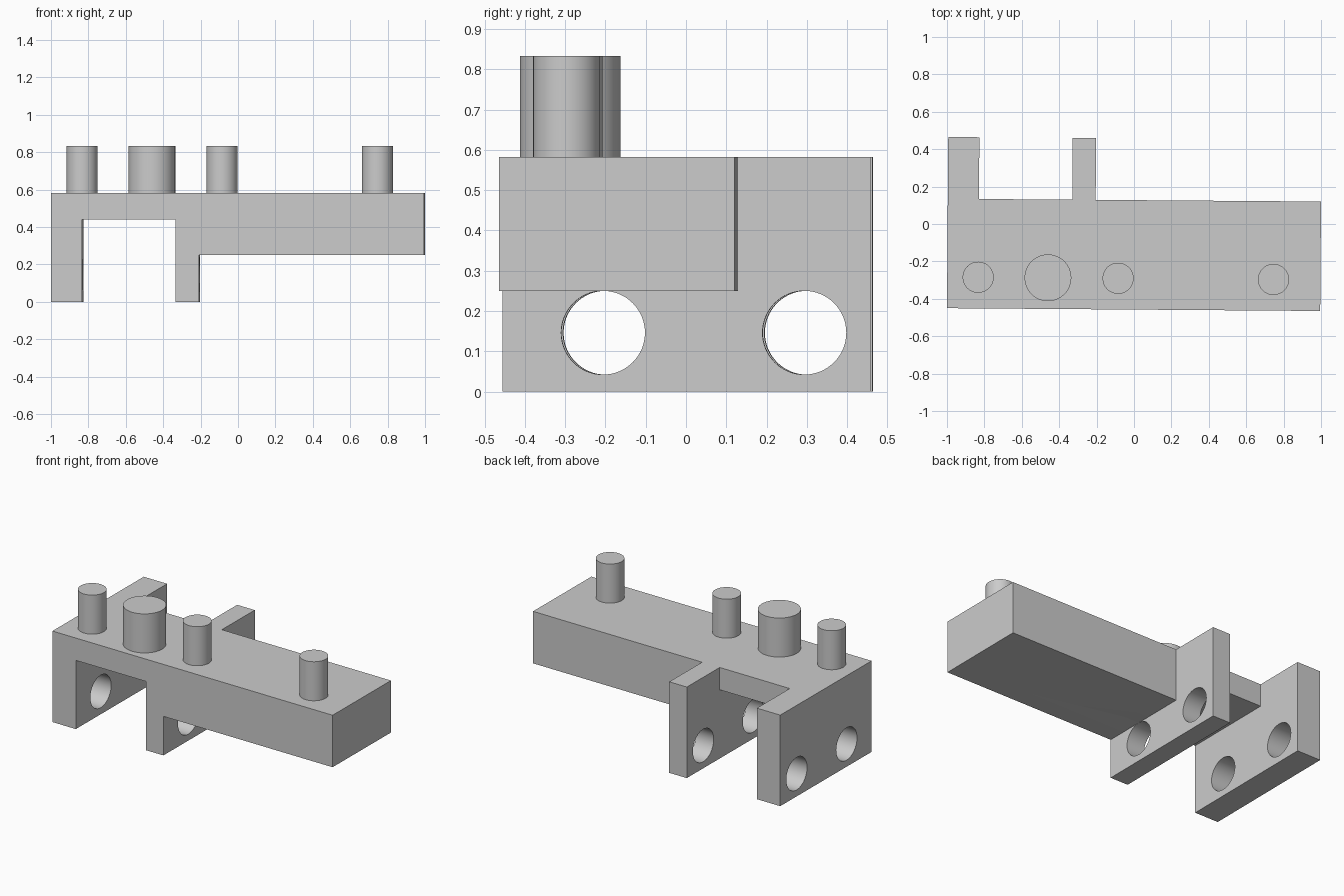
import bpy, bmesh, math
from mathutils import Matrix, Vector

cube = bpy.data.objects.get("Cube")
if cube:
    bpy.data.objects.remove(cube, do_unlink=True)

FRONT, BEAM_BACK, BACK = -0.4575, 0.1275, 0.4575
LEFT, RIGHT = -0.9965, 0.999
LEG_A_IN, LEG_B_IN, LEG_B_OUT = -0.83, -0.331, -0.206
TOP, BEAM_LOW, BRIDGE_LOW, PEG_TOP = 0.583, 0.25, 0.44, 0.833
TWIST = Matrix.Rotation(-0.0075, 4, 'Z')   # slight turn of the whole part

grey = bpy.data.materials.new("light grey")
grey.use_nodes = True
grey.diffuse_color = (0.6, 0.6, 0.6, 1)
grey.node_tree.nodes["Principled BSDF"].inputs["Base Color"].default_value = grey.diffuse_color


def to_object(name, bm):
    bmesh.ops.recalc_face_normals(bm, faces=bm.faces)
    mesh = bpy.data.meshes.new(name)
    bm.to_mesh(mesh)
    bm.free()
    mesh.materials.append(grey)
    obj = bpy.data.objects.new(name, mesh)
    bpy.context.collection.objects.link(obj)
    return obj


def prism(name, profile, y0, y1):
    """Extrude an (x, z) outline from y0 to y1."""
    bm = bmesh.new()
    face = bm.faces.new([bm.verts.new((x, y0, z)) for x, z in profile])
    ext = bmesh.ops.extrude_face_region(bm, geom=[face])["geom"]
    verts = [v for v in ext if isinstance(v, bmesh.types.BMVert)]
    bmesh.ops.translate(bm, vec=(0, y1 - y0, 0), verts=verts)
    return to_object(name, bm)


def cylinder(name, start, end, radius):
    start, end = Vector(start), Vector(end)
    axis = end - start
    turn = axis.to_track_quat('Z', 'Y').to_matrix().to_4x4()
    bm = bmesh.new()
    bmesh.ops.create_cone(bm, cap_ends=True, segments=64, radius1=radius, radius2=radius,
                          depth=axis.length, matrix=Matrix.Translation((start + end) / 2) @ turn)
    return to_object(name, bm)


def cut(obj, cutter):
    cutter.hide_render = True
    mod = obj.modifiers.new("cut", 'BOOLEAN')
    mod.operation, mod.solver, mod.object = 'DIFFERENCE', 'EXACT', cutter
    bpy.context.view_layer.objects.active = obj
    bpy.ops.object.modifier_apply(modifier=mod.name)
    bpy.data.objects.remove(cutter, do_unlink=True)


# Bracket: side outline of beam and two legs, extruded over the full depth
bracket = prism("bracket", [
    (LEFT, 0), (LEG_A_IN, 0), (LEG_A_IN, BRIDGE_LOW), (LEG_B_IN, BRIDGE_LOW), (LEG_B_IN, 0),
    (LEG_B_OUT, 0), (LEG_B_OUT, BEAM_LOW), (RIGHT, BEAM_LOW), (RIGHT, TOP), (LEFT, TOP)],
    FRONT, BACK)

# Clear the space behind the beam so that only the legs reach the back
for x0, x1 in ((LEG_A_IN, LEG_B_IN), (LEG_B_OUT, RIGHT + 0.1)):
    cut(bracket, prism("notch", [(x0, -0.1), (x1, -0.1), (x1, 1), (x0, 1)], BEAM_BACK, 1))

# Two holes through each leg
for y in (FRONT + 0.25, FRONT + 0.75):
    cut(bracket, cylinder("bore", (-1.2, y, 0.146), (-0.1, y, 0.146), 0.104))

parts = [bracket]

# Pegs on top
for name, x, r in (("right_peg", -0.831, 0.083), ("large_peg", -0.458, 0.125),
                   ("middle_peg", -0.083, 0.083), ("left_peg", 0.748, 0.083)):
    parts.append(cylinder(name, (x, -0.291, TOP - 0.01), (x, -0.291, PEG_TOP), r))

bpy.ops.object.select_all(action='DESELECT')
for obj in parts:
    obj.data.transform(TWIST)
    obj.select_set(True)
bpy.context.view_layer.objects.active = bracket
bpy.ops.object.shade_smooth_by_angle(angle=math.radians(30))
